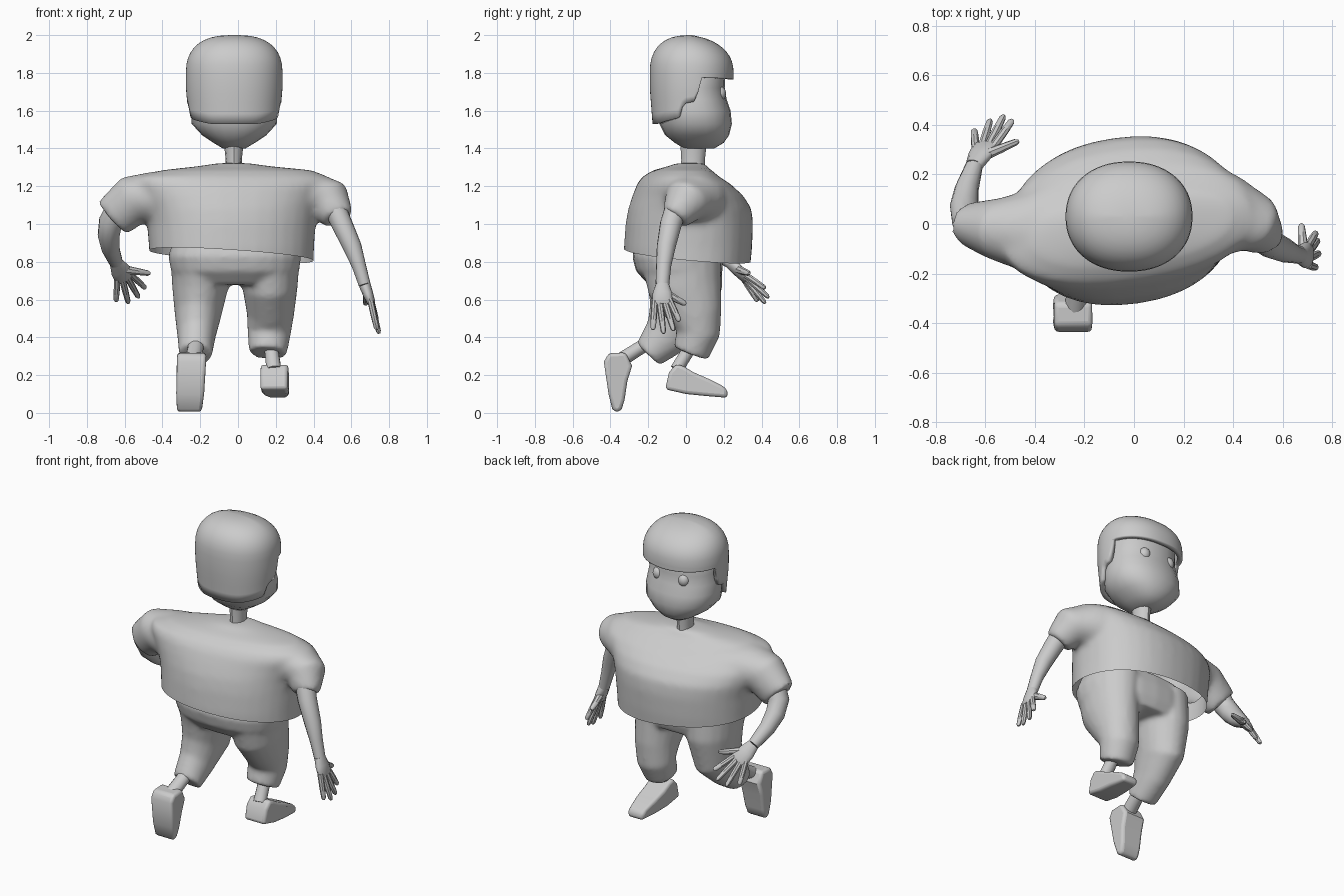
import bpy, bmesh
from math import sin, cos, pi, radians, degrees
from mathutils import Vector, Matrix

if "Cube" in bpy.data.objects:
    bpy.data.objects.remove(bpy.data.objects["Cube"])


def finish(name, bm):
    bmesh.ops.recalc_face_normals(bm, faces=bm.faces)
    me = bpy.data.meshes.new(name)
    bm.to_mesh(me)
    bm.free()
    ob = bpy.data.objects.new(name, me)
    bpy.context.collection.objects.link(ob)
    return ob


def skin(name, rings, cap0=True, cap1=True):
    bm = bmesh.new()
    vs = [[bm.verts.new(p) for p in r] for r in rings]
    n = len(vs[0])
    for a, b in zip(vs, vs[1:]):
        for i in range(n):
            bm.faces.new((a[i], a[(i + 1) % n], b[(i + 1) % n], b[i]))
    if cap0:
        bm.faces.new(vs[0])
    if cap1:
        bm.faces.new(vs[-1])
    return finish(name, bm)


def spow(v, e):
    return (1 if v >= 0 else -1) * abs(v) ** e


# Stack of horizontal rings: (z, x0, x1, y0, y1)
def stack(name, secs, n=24, e=2.0, yaw=0, **caps):
    rings = []
    for z, x0, x1, y0, y1 in secs:
        ring = []
        for i in range(n):
            a = 2 * pi * i / n
            x = (x0 + x1) / 2 + (x1 - x0) / 2 * spow(cos(a), 2 / e)
            y = (y0 + y1) / 2 + (y1 - y0) / 2 * spow(sin(a), 2 / e)
            ring.append(Matrix.Rotation(radians(yaw), 3, 'Z') @ Vector((x, y, z)))
        rings.append(ring)
    return skin(name, rings, **caps)


# Tube along path: ((x, y, z), radius along ref, other radius)
def tube(name, path, ref=(1, 0, 0), n=14, **caps):
    pts = [Vector(p[0]) for p in path]
    rings = []
    for i, (_, ra, rb) in enumerate(path):
        t = (pts[min(i + 1, len(pts) - 1)] - pts[max(i - 1, 0)]).normalized()
        u = Vector(ref)
        u = (u - t * u.dot(t)).normalized()
        v = t.cross(u)
        rings.append([pts[i] + u * ra * cos(2 * pi * k / n) + v * rb * sin(2 * pi * k / n)
                      for k in range(n)])
    return skin(name, rings, **caps)


# Fuse overlapping solids into one garment with softened joins
def fuse(name, parts, voxel, iterations):
    bpy.ops.object.select_all(action='DESELECT')
    for p in parts:
        p.select_set(True)
    ob = parts[0]
    bpy.context.view_layer.objects.active = ob
    bpy.ops.object.join()
    ob.name = name
    r = ob.modifiers.new("fuse", 'REMESH')
    r.mode, r.voxel_size = 'VOXEL', voxel
    s = ob.modifiers.new("soften", 'SMOOTH')
    s.factor, s.iterations = .5, iterations
    for m in ("fuse", "soften"):
        bpy.ops.object.modifier_apply(modifier=m)
    return ob


# Head and neck
stack("head", [(1.40, -.08, .04, -.01, .15), (1.43, -.13, .09, -.06, .20),
               (1.47, -.19, .15, -.11, .228), (1.53, -.245, .205, -.14, .243),
               (1.60, -.25, .21, -.15, .236), (1.66, -.245, .205, -.15, .215),
               (1.72, -.235, .195, -.15, .205), (1.82, -.235, .195, -.15, .21),
               (1.92, -.16, .12, -.09, .15), (1.96, -.06, .02, 0, .07)], e=2.2)
stack("neck", [(1.25, -.07, .025, -.03, .10), (1.34, -.065, .02, -.025, .10),
               (1.43, -.075, .03, -.03, .11)], n=12)

# Eyes
for s in (-1, 1):
    bm = bmesh.new()
    bmesh.ops.create_uvsphere(bm, u_segments=14, v_segments=10, radius=1)
    bm.transform(Matrix.Translation((-.02 + s * .09, .178, 1.69))
                 @ Matrix.Diagonal((.036, .034, .04, 1)))
    finish("eye", bm)


# Hair cap: lower edge drops from fringe to sideburn to nape
def hair_edge(a):
    d = abs(degrees(a))
    steps = [(0, 1.765), (78, 1.775), (85, 1.65), (101, 1.635), (108, 1.56), (150, 1.53), (180, 1.53)]
    for (d0, z0), (d1, z1) in zip(steps, steps[1:]):
        if d <= d1:
            return z0 + (z1 - z0) * (d - d0) / (d1 - d0)


rings, N, K = [], 72, 14
for k in range(K + 1):
    ring = []
    for i in range(N):
        a = 2 * pi * (i + .5) / N - pi
        zb = hair_edge(a)
        if k < 5:
            z = zb + (1.80 - zb) * k / 5
            s = 1 - .07 * max(0, (1.72 - z) / .2)
        else:
            q = (k - 5) / (K - 5) * pi / 2 * .97
            z = 1.80 + .20 * sin(q) ** .85
            s = cos(q) ** .75
        ring.append((-.02 + .256 * s * spow(sin(a), .92), .03 + .222 * s * spow(cos(a), .92),
                     z - .04 * max(0, cos(a)) * max(0, z - 1.8) / .2 * s))
    rings.append(ring)
m = skin("hair", rings, cap0=False).modifiers.new("thickness", 'SOLIDIFY')
m.thickness, m.offset = .03, -1

# Shirt: body and sleeves fused, then cut open along a slanted hem
body = stack("shirt_body", [(.72, -.465, .40, -.315, .335), (.87, -.47, .405, -.32, .35),
                            (1.0, -.48, .415, -.31, .355), (1.08, -.50, .43, -.295, .347),
                            (1.15, -.53, .46, -.27, .30), (1.21, -.55, .50, -.245, .23),
                            (1.25, -.53, .48, -.215, .165), (1.285, -.41, .39, -.16, .125),
                            (1.305, -.22, .18, -.09, .11), (1.322, -.10, .06, -.05, .11)],
             n=36, e=2.2, yaw=8)
sleeve_l = tube("sleeve_left", [((-.30, -.02, 1.13), .22, .15), ((-.44, -.03, 1.14), .165, .14),
                                ((-.56, -.02, 1.125), .125, .135), ((-.665, 0, 1.03), .088, .115)],
                ref=(0, 1, 0), n=20)
sleeve_r = tube("sleeve_right", [((.28, .05, 1.12), .20, .15), ((.39, .03, 1.14), .165, .14),
                                 ((.49, 0, 1.12), .12, .12), ((.53, -.06, 1.03), .075, .085)],
                ref=(0, 1, 0), n=20)
shirt = fuse("shirt", [body, sleeve_l, sleeve_r], .016, 12)
bm = bmesh.new()
bm.from_mesh(shirt.data)
bmesh.ops.bisect_plane(bm, geom=bm.verts[:] + bm.edges[:] + bm.faces[:], plane_co=(0, 0, .832),
                       plane_no=(.06, .09, 1), clear_inner=True)
bm.to_mesh(shirt.data)
bm.free()

# Trousers: hips and two legs fused
hips = stack("trouser_hips", [(.92, -.34, .30, -.26, .17), (.83, -.37, .335, -.285, .195),
                              (.75, -.355, .325, -.265, .195), (.68, -.30, .27, -.20, .17)], e=2.4)
leg_r = tube("leg_r", [((.16, -.03, .86), .17, .22), ((.17, -.005, .66), .146, .195),
                       ((.172, .05, .52), .125, .145), ((.165, .065, .42), .115, .115),
                       ((.158, .025, .315), .10, .098)], n=20)
leg_l = tube("leg_l", [((-.19, -.03, .86), .17, .22), ((-.20, -.005, .67), .15, .20),
                       ((-.212, -.025, .52), .124, .178), ((-.22, -.105, .41), .102, .125),
                       ((-.225, -.2, .31), .088, .085)], n=20)
fuse("trousers", [hips, leg_r, leg_l], .014, 8)

# Shins
tube("shin_right", [((.17, .05, .40), .04, .04), ((.18, .0, .31), .037, .035),
                    ((.19, -.05, .23), .04, .035)])
tube("shin_left", [((-.22, -.13, .41), .045, .04), ((-.225, -.25, .34), .042, .037),
                   ((-.24, -.36, .27), .045, .04)])


# Shoes: side profile (y, z) swept across x, with a shift toward the toe
def shoe(name, prof, x, hw, axis, shift):
    o = Vector(prof[0])
    ax = Vector(axis).normalized()
    bm = bmesh.new()
    sides = []
    for s in (-1, 1):
        row = []
        for p in prof:
            f = max(0, (Vector(p) - o).dot(ax)) / .32
            w = hw * (1 - .25 * f ** 3)
            row.append(bm.verts.new((x + shift * f + s * w, p[0], p[1])))
        sides.append(row)
    a, b = sides
    n = len(a)
    for i in range(n):
        bm.faces.new((a[i], a[(i + 1) % n], b[(i + 1) % n], b[i]))
    bm.faces.new(a)
    bm.faces.new(b)
    m = finish(name, bm).modifiers.new("round", 'BEVEL')
    m.width, m.segments, m.angle_limit = .018, 3, radians(50)


shoe("shoe_right", [(-.11, .125), (-.09, .215), (-.05, .26), (-.01, .245), (.04, .215),
                    (.12, .18), (.19, .145), (.22, .122), (.22, .08), (.10, .09), (0, .10)],
     .19, .073, (1, -.1), .02)
shoe("shoe_left", [(-.435, .27), (-.41, .315), (-.32, .32), (-.285, .25), (-.31, .17),
                   (-.325, .07), (-.34, .02), (-.365, 0), (-.39, .02), (-.41, .10)],
     -.245, .077, (.25, -1), -.015)


# Arms with palms, fingers and thumbs
def arm(side, path, wrist, palm, across, width, tips, thumb):
    w, p, ac = Vector(wrist), Vector(palm), Vector(across).normalized()
    tube("arm_" + side, path + [(wrist, .036, .032)], ref=across)
    tube("palm_" + side, [(w, .036, .032), (w.lerp(p, .5), .052, .028), (p, width, .022),
                          (p + (p - w) * .12, width * .85, .014)], ref=across)
    for i, t in enumerate(tips):
        base = p + ac * width * (i - 1.5) / 2
        t = Vector(t)
        tube("finger_" + side, [(base - (t - base) * .1, .017, .017), (base.lerp(t, .5), .017, .016),
                                (base.lerp(t, .92), .014, .013), (t, .007, .007)], n=8, ref=across)
    b, t = w.lerp(p, .4), Vector(thumb)
    tube("thumb_" + side, [(b, .026, .024), (b.lerp(t, .5), .02, .019),
                           (b.lerp(t, .92), .015, .014), (t, .007, .007)], n=8, ref=(.2, .3, 1))


arm("left", [((-.63, 0, 1.09), .065, .065), ((-.675, .02, 1.01), .063, .063),
             ((-.685, .07, .94), .058, .06), ((-.675, .14, .87), .048, .05)],
    (-.645, .235, .795), (-.60, .315, .715), (1, .15, .3), .055,
    [(-.645, .38, .59), (-.58, .42, .58), (-.525, .438, .61), (-.49, .42, .66)],
    (-.465, .335, .738))
arm("right", [((.51, -.05, 1.09), .06, .06), ((.55, -.08, 1.0), .058, .056),
              ((.605, -.105, .88), .05, .05), ((.64, -.118, .78), .04, .038)],
    (.67, -.125, .68), (.705, -.125, .585), (0, 1, .15), .055,
    [(.735, -.175, .44), (.747, -.118, .42), (.742, -.065, .435), (.735, -.035, .485)],
    (.675, .0, .575))

# Smooth shading with crisp edges
bpy.ops.object.select_all(action='SELECT')
bpy.context.view_layer.objects.active = bpy.context.selected_objects[0]
bpy.ops.object.shade_smooth_by_angle(angle=radians(40))
